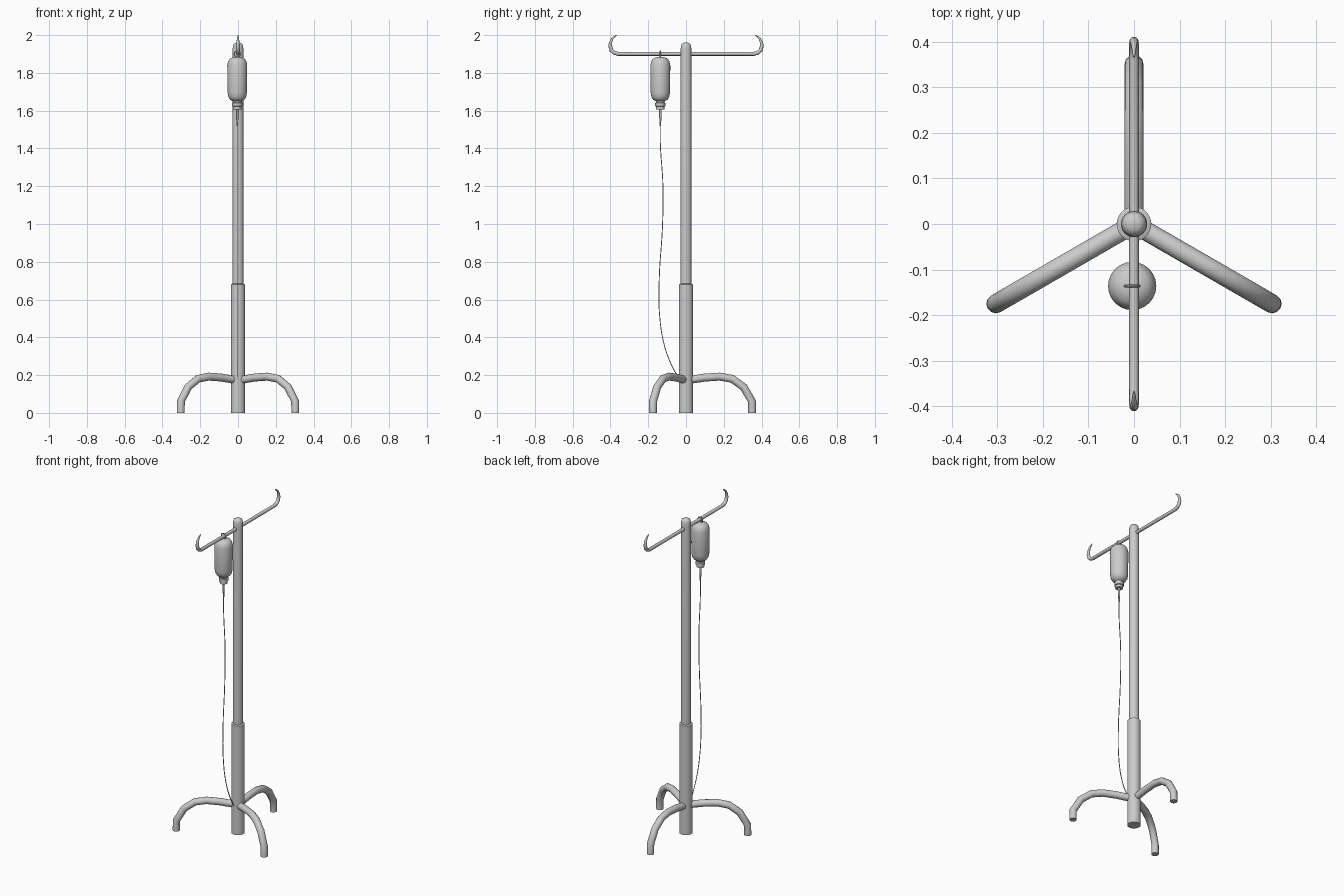
import bpy, math
from math import sin, cos, pi

if "Cube" in bpy.data.objects:
    bpy.data.objects.remove(bpy.data.objects["Cube"])


def finish(ob, name, angle=40):
    ob.name = name
    bpy.ops.object.select_all(action='DESELECT')
    ob.select_set(True)
    bpy.context.view_layer.objects.active = ob
    bpy.ops.object.shade_smooth_by_angle(angle=math.radians(angle))
    return ob


def lathe(name, profile, center=(0, 0, 0), sides=24):
    """Revolve (radius, z) points around z, with closed ends."""
    verts = [(r * cos(2 * pi * i / sides), r * sin(2 * pi * i / sides), z)
             for r, z in profile for i in range(sides)]
    faces = [(k * sides + i, k * sides + (i + 1) % sides,
              (k + 1) * sides + (i + 1) % sides, (k + 1) * sides + i)
             for k in range(len(profile) - 1) for i in range(sides)]
    faces.append(tuple(reversed(range(sides))))
    faces.append(tuple(range((len(profile) - 1) * sides, len(profile) * sides)))
    me = bpy.data.meshes.new(name)
    me.from_pydata(verts, [], faces)
    ob = bpy.data.objects.new(name, me)
    ob.location = center
    bpy.context.collection.objects.link(ob)
    return finish(ob, name)


def tube(name, points, radius, scales=None, res=4, smooth=False):
    """Round tube along a path, optionally tapered per point."""
    cu = bpy.data.curves.new(name, 'CURVE')
    cu.dimensions = '3D'
    cu.bevel_depth = radius
    cu.bevel_resolution = res
    cu.use_fill_caps = True
    cu.resolution_u = 6
    scales = scales or [1] * len(points)
    if smooth:
        sp = cu.splines.new('BEZIER')
        sp.bezier_points.add(len(points) - 1)
        for bp, p in zip(sp.bezier_points, points):
            bp.co = p
            bp.handle_left_type = bp.handle_right_type = 'AUTO'
    else:
        sp = cu.splines.new('POLY')
        sp.points.add(len(points) - 1)
        for pt, p, s in zip(sp.points, points, scales):
            pt.co = (*p, 1)
            pt.radius = s
    ob = bpy.data.objects.new(name, cu)
    bpy.context.collection.objects.link(ob)
    bpy.ops.object.select_all(action='DESELECT')
    ob.select_set(True)
    bpy.context.view_layer.objects.active = ob
    bpy.ops.object.convert(target='MESH')
    return finish(bpy.context.view_layer.objects.active, name)


# Telescoping pole
lathe("lower_sleeve", [(0.038, 0), (0.038, 0.68), (0.029, 0.684)])
lathe("upper_pole", [(0.029, 0.6), (0.029, 1.92), (0.027, 1.94),
                     (0.023, 1.953), (0.014, 1.959), (0.004, 1.961)])

# Three bent legs
leg = [(0.02, 0.175), (0.10, 0.187), (0.18, 0.192), (0.245, 0.18),
       (0.305, 0.137), (0.349, 0.062), (0.35, 0)]
for n, deg in enumerate((90, 210, 330)):
    a = math.radians(deg)
    tube(f"leg_{n + 1}", [(r * cos(a), r * sin(a), z) for r, z in leg], 0.021)

# Cross arm with tapered hooks at both ends
hook = [(0.36, 1.901, 1), (0.381, 1.907, 1), (0.395, 1.92, 1),
        (0.401, 1.94, 0.95), (0.4, 1.96, 0.8), (0.39, 1.982, 0.55), (0.367, 2.0, 0.2)]
arm = [(-y, z, s) for y, z, s in reversed(hook)] + hook
tube("cross_arm", [(0, y, z) for y, z, s in arm], 0.0105, [s for y, z, s in arm])

# Hanging bottle, cap and drip nozzle
bx, by = -0.004, -0.136
lathe("bottle", [(0.022, 1.642), (0.024, 1.65), (0.038, 1.658), (0.047, 1.672),
                 (0.051, 1.695), (0.053, 1.84), (0.048, 1.862), (0.038, 1.876),
                 (0.02, 1.883), (0.003, 1.885)], (bx, by, 0))
lathe("bottle_cap", [(0.022, 1.607), (0.022, 1.622), (0.027, 1.624),
                     (0.027, 1.64), (0.022, 1.644)], (bx, by, 0))
lathe("drip_nozzle", [(0.004, 1.52), (0.006, 1.57), (0.006, 1.61)], (bx, by, 0), 12)

# Ring that loops over the arm
bpy.ops.mesh.primitive_torus_add(location=(bx, by, 1.9), rotation=(pi / 2, 0, 0),
                                 major_radius=0.016, minor_radius=0.003,
                                 major_segments=24, minor_segments=8)
finish(bpy.context.object, "hanging_ring")

# Thin hose down to the base
hose = [(-0.136, 1.53), (-0.136, 1.43), (-0.122, 1.2), (-0.124, 1.0), (-0.142, 0.7),
        (-0.14, 0.52), (-0.115, 0.36), (-0.075, 0.25), (-0.036, 0.18)]
tube("hose", [(bx, y, z) for y, z in hose], 0.0026, res=1, smooth=True)
